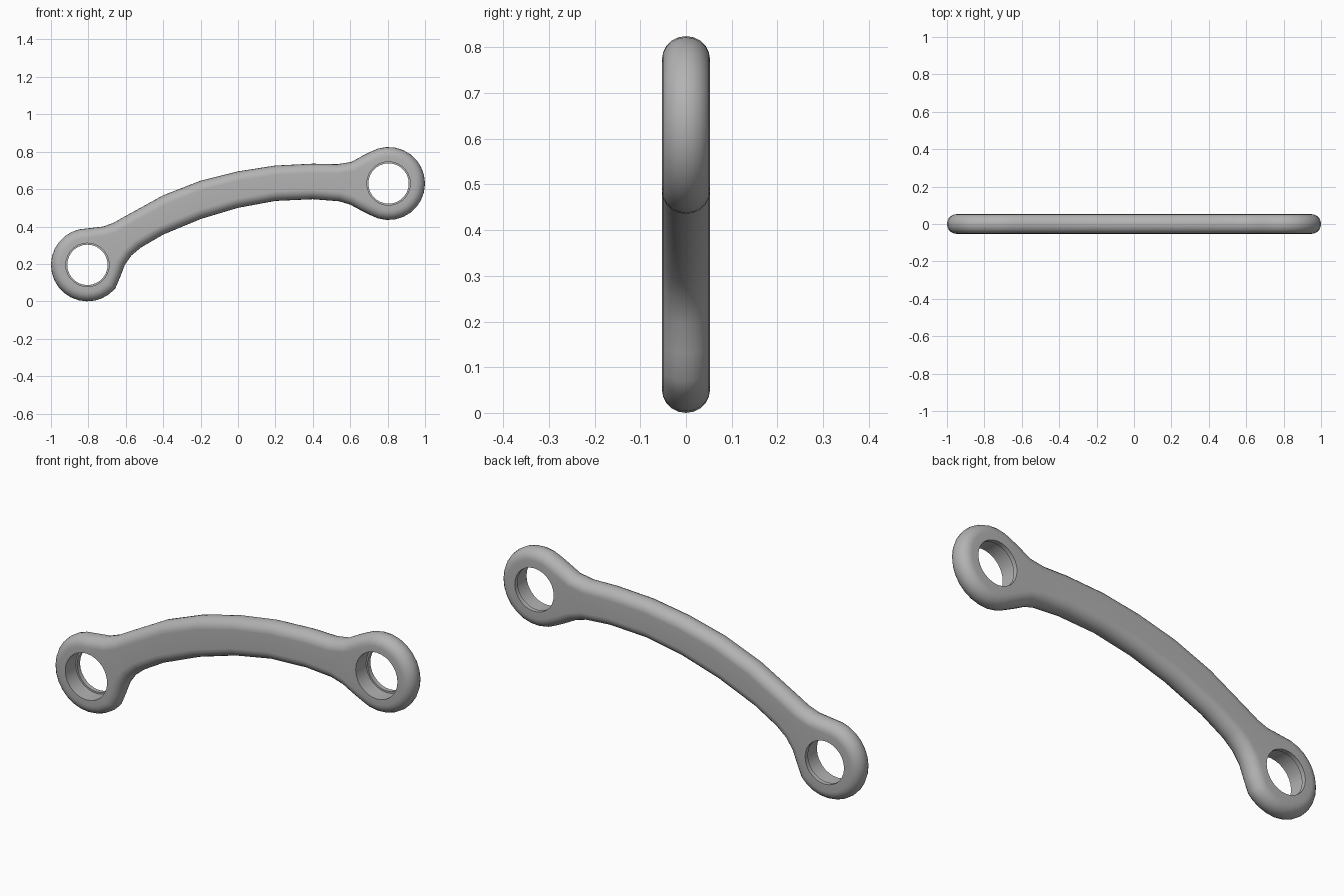
import bpy, bmesh
from math import cos, sin, pi, radians
from mathutils import Vector

if "Cube" in bpy.data.objects:
    bpy.data.objects.remove(bpy.data.objects["Cube"])

HALF = 0.0525            # half thickness of the link
ROUND = 0.05             # how far the rounded rim reaches inward
EYE_R = 0.195            # outer radius of both end eyes
EYES = [Vector((-0.805, 0.195)), Vector((0.805, 0.63))]

grey = bpy.data.materials.new("plain grey")
grey.use_nodes = True
colour = (0.45, 0.45, 0.45, 1)
grey.diffuse_color = colour
grey.node_tree.nodes["Principled BSDF"].inputs["Base Color"].default_value = colour


def arc(centre, radius, start, end, steps):
    angles = [radians(start + (end - start) * i / steps) for i in range(steps + 1)]
    return [centre + radius * Vector((cos(a), sin(a))) for a in angles]


def add_ring(bm, points, y):
    return [bm.verts.new((p.x, y, p.y)) for p in points]


def bridge(bm, a, b):
    n = len(a)
    for i in range(n):
        j = (i + 1) % n
        bm.faces.new((a[i], a[j], b[j], b[i]))


def inset(points, d):
    # move every outline point inward along its averaged normal
    result = []
    for i, p in enumerate(points):
        along = (points[(i + 1) % len(points)] - points[i - 1]).normalized()
        result.append(p + Vector((-along.y, along.x)) * d)
    return result


def loop_edges(bm, ring):
    return [bm.edges.get((ring[i - 1], ring[i])) for i in range(len(ring))]


# Outline of the curved arm between the two eyes
lower = [(-0.63, 0.13), (-0.605, 0.195), (-0.57, 0.245), (-0.52, 0.287), (-0.4, 0.357),
         (-0.2, 0.44), (0, 0.5), (0.2, 0.537), (0.4, 0.546), (0.54, 0.535),
         (0.6, 0.517), (0.65, 0.49)]
upper = [(0.66, 0.775), (0.605, 0.745), (0.53, 0.733), (0.4, 0.736), (0.2, 0.726),
         (0, 0.695), (-0.2, 0.645), (-0.4, 0.567), (-0.6, 0.457), (-0.665, 0.42),
         (-0.72, 0.4)]
outline = (arc(EYES[0], EYE_R, 90, 320, 18) + [Vector(p) for p in lower]
           + arc(EYES[1], EYE_R, 240, 480, 18) + [Vector(p) for p in upper])

bm = bmesh.new()

# Rounded rim, swept from the front face to the back face
STEPS = 10
rim = []
for k in range(STEPS + 1):
    t = -pi / 2 + pi * k / STEPS
    rim.append(add_ring(bm, inset(outline, ROUND * (1 - cos(t))), HALF * sin(t)))
for a, b in zip(rim, rim[1:]):
    bridge(bm, a, b)

# Stepped bores with a thin retaining lip towards the back
front_edges, back_edges = loop_edges(bm, rim[0]), loop_edges(bm, rim[-1])
BORE = [(0.116, -HALF), (0.116, 0.03), (0.108, 0.03), (0.108, HALF)]
for eye in EYES:
    rings = [add_ring(bm, arc(eye, r, 0, 360, 28)[:-1], y) for r, y in BORE]
    for a, b in zip(rings, rings[1:]):
        bridge(bm, b, a)
    front_edges += loop_edges(bm, rings[0])
    back_edges += loop_edges(bm, rings[-1])

# Flat front and back faces around the bores
for edges, side in ((front_edges, -1), (back_edges, 1)):
    bmesh.ops.triangle_fill(bm, use_beauty=True, use_dissolve=False,
                            edges=edges, normal=(0, side, 0))
bmesh.ops.recalc_face_normals(bm, faces=bm.faces)

mesh = bpy.data.meshes.new("link_arm")
bm.to_mesh(mesh)
bm.free()
mesh.materials.append(grey)
link = bpy.data.objects.new("link_arm", mesh)
bpy.context.collection.objects.link(link)

# Smooth shading, with the bore edges kept sharp
bpy.ops.object.select_all(action="DESELECT")
link.select_set(True)
bpy.context.view_layer.objects.active = link
bpy.ops.object.shade_smooth_by_angle(angle=radians(35))
weighted = link.modifiers.new("even shading", "WEIGHTED_NORMAL")
weighted.keep_sharp = True
